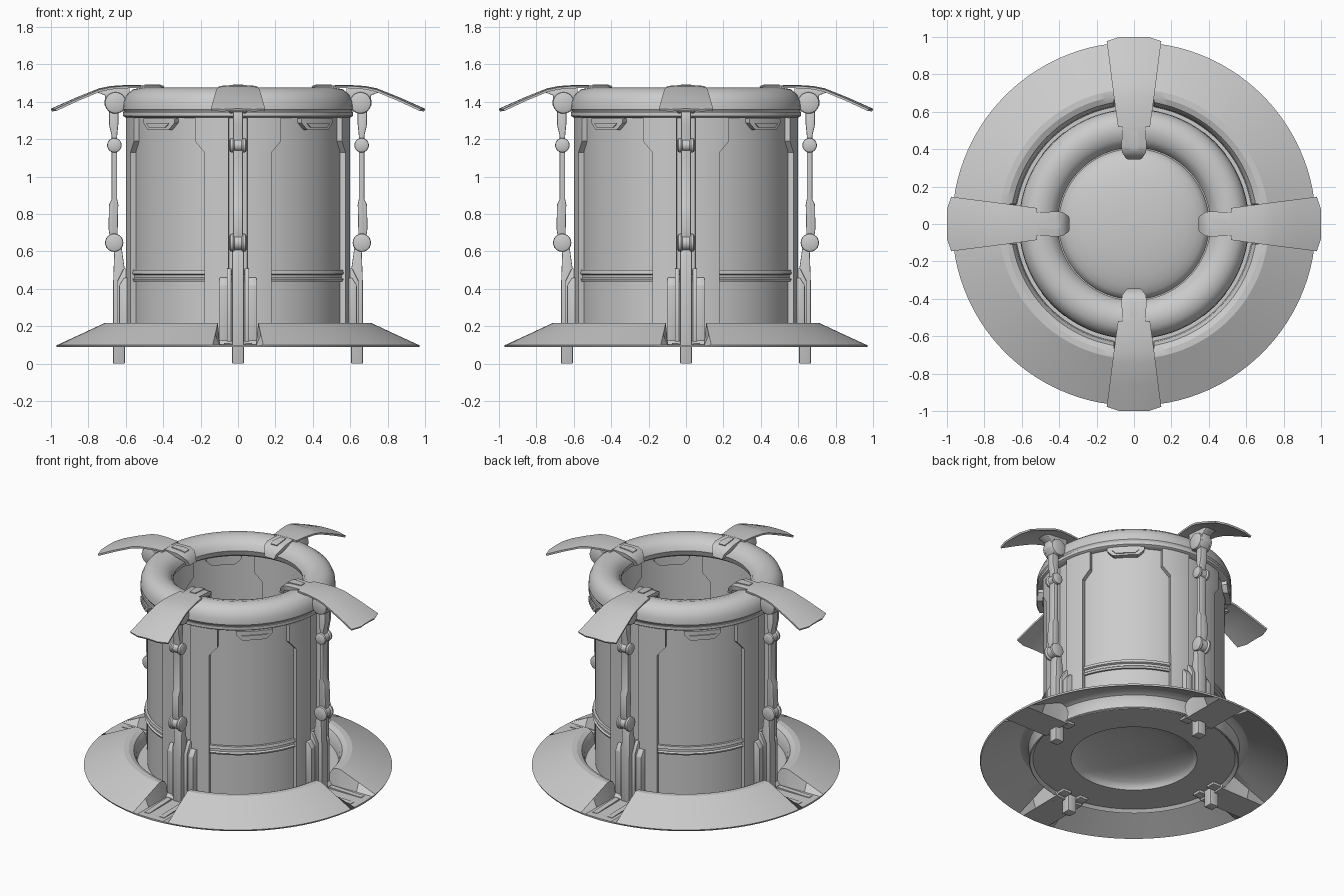
import bpy, bmesh, math
from math import sin, cos, pi, asin, sqrt

cube = bpy.data.objects.get("Cube")
if cube:
    bpy.data.objects.remove(cube, do_unlink=True)

grey = bpy.data.materials.new("plain_grey")
grey.use_nodes = True
COLOUR = (0.6, 0.6, 0.6, 1)
grey.diffuse_color = COLOUR
grey.node_tree.nodes["Principled BSDF"].inputs["Base Color"].default_value = COLOUR


def finish(name, bm, thick=0, bevel=0, angle=35):
    """Turn a bmesh into an object, bake its modifiers and shade it."""
    bmesh.ops.remove_doubles(bm, verts=bm.verts, dist=0.0001)
    bmesh.ops.recalc_face_normals(bm, faces=bm.faces)
    mesh = bpy.data.meshes.new(name)
    bm.to_mesh(mesh)
    bm.free()
    mesh.materials.append(grey)
    ob = bpy.data.objects.new(name, mesh)
    bpy.context.collection.objects.link(ob)
    if thick:
        mod = ob.modifiers.new("thickness", 'SOLIDIFY')
        mod.thickness, mod.offset = thick, 0
    if bevel:
        mod = ob.modifiers.new("bevel", 'BEVEL')
        mod.width, mod.segments = bevel, 2
    bpy.ops.object.select_all(action='DESELECT')
    ob.select_set(True)
    bpy.context.view_layer.objects.active = ob
    bpy.ops.object.convert(target='MESH')
    bpy.ops.object.shade_smooth_by_angle(angle=math.radians(angle))
    return ob


def grid(name, rows, thick=0, loop=False, **kw):
    """Skin rows of points, each row equally long."""
    bm = bmesh.new()
    vs = [[bm.verts.new(p) for p in row] for row in rows]
    for a, b in zip(vs, vs[1:]):
        n = len(a)
        for i in range(n if loop else n - 1):
            j = (i + 1) % n
            bm.faces.new((a[i], a[j], b[j], b[i]))
    return finish(name, bm, thick, **kw)


def revolve(name, profile, closed=True, segs=96, thick=0, sideways=None):
    """Lathe (radius, height) points about z, or about y through a point (x, z)."""
    pts = profile + profile[:1] if closed else profile
    rows = []
    for r, h in pts:
        ring = [(r * cos(2 * pi * i / segs), r * sin(2 * pi * i / segs)) for i in range(segs)]
        if sideways:
            rows.append([(sideways[0] + a, h, sideways[1] + b) for a, b in ring])
        else:
            rows.append([(a, b, h) for a, b in ring])
    return grid(name, rows, thick, loop=True)


def prism(name, pts, y0, y1, bevel=0.004):
    """Extrude an (x, z) outline between two y values."""
    bm = bmesh.new()
    a = [bm.verts.new((x, y0, z)) for x, z in pts]
    b = [bm.verts.new((x, y1, z)) for x, z in pts]
    bm.faces.new(a)
    bm.faces.new(b[::-1])
    for i in range(len(a)):
        j = (i + 1) % len(a)
        bm.faces.new((a[i], b[i], b[j], a[j]))
    return finish(name, bm, bevel=bevel)


def curved_plate(name, spans, radius, thick, n=10):
    """Plate wrapped on a cylinder; spans are (height, low y, high y)."""
    rows = []
    for z, lo, hi in spans:
        ys = [lo + (hi - lo) * i / n for i in range(n + 1)]
        rows.append([(sqrt(radius ** 2 - y * y), y, z) for y in ys])
    return grid(name, rows, thick)


def strip(name, stations, thick, droop, n=10):
    """Arched plate running outwards; stations are (x, z, half width)."""
    rows = []
    for x, z, w in stations:
        us = [2 * i / n - 1 for i in range(n + 1)]
        rows.append([(x, u * w, z - droop * (u * w / 0.145) ** 2) for u in us])
    return grid(name, rows, thick)


def four(ob, start=0):
    """Repeat a part every quarter turn."""
    for k in range(4):
        c = ob if k == 0 else ob.copy()
        if k:
            bpy.context.collection.objects.link(c)
        c.rotation_euler.z = math.radians(start + 90 * k)


# Drum wall, ring collar and floor
revolve("drum_wall", [(0.555, 0.12), (0.572, 0.12), (0.572, 1.34), (0.555, 1.34)])
revolve("collar_flange", [(0.54, 1.315), (0.6, 1.315), (0.615, 1.325), (0.615, 1.345), (0.54, 1.345)])
collar = [(0.408, 1.4), (0.422, 1.432), (0.455, 1.462), (0.51, 1.477), (0.56, 1.467),
          (0.594, 1.44), (0.612, 1.4), (0.615, 1.36), (0.605, 1.345), (0.45, 1.345), (0.42, 1.365)]
revolve("top_collar", collar)
revolve("drum_band", [(0.56, 0.44), (0.585, 0.44), (0.59, 0.452), (0.58, 0.46), (0.58, 0.475),
                      (0.592, 0.48), (0.588, 0.5), (0.56, 0.5)])
dome = [(0.4 * cos(t * pi / 16), 0.12 + 0.1 * sin(t * pi / 16)) for t in range(9)]
dome[-1] = (0.0005, dome[-1][1])
revolve("domed_floor", [(0.66, 0.1), (0.64, 0.12)] + dome, closed=False, thick=0.008)

# Sloping skirt with a sunken channel at each leg
profile = [(0.64, 0.12), (0.645, 0.17), (0.662, 0.2), (0.69, 0.213), (0.72, 0.213), (0.85, 0.152), (0.97, 0.095)]
rows = []
for r, top in profile:
    foot, lip = asin(0.1 / r), asin((0.112 + 0.1 * max(0, r - 0.72)) / r)
    row = []
    for q in range(4):
        steps = [(-foot, 0.095), (0, 0.095), (foot, 0.095)]
        steps += [(lip + (pi / 2 - 2 * lip) * i / 24, top) for i in range(25)]
        row += [(r * cos(a + q * pi / 2), r * sin(a + q * pi / 2), z) for a, z in steps]
    rows.append(row)
grid("skirt", rows, 0.012, loop=True, angle=25)
for side in (-1, 1):
    four(prism("channel_rail", [(0.67, 0.09), (0.67, 0.112), (0.92, 0.104), (0.92, 0.09)],
               side * 0.04, side * 0.075, bevel=0))

# Columns over the wall, split by a groove, with flared tops
for side in (-1, 1):
    spans = [(z, side * 0.05, side * w) for z, w in
             ((0.12, 0.175), (1.13, 0.175), (1.19, 0.225), (1.32, 0.225))]
    four(curved_plate("column", spans, 0.587, 0.03))
    # Stepped brackets beside the feet
    four(prism("foot_bracket", [(0.57, 0.1), (0.635, 0.1), (0.635, 0.42), (0.61, 0.46), (0.57, 0.46)],
               side * 0.055, side * 0.1))
    four(prism("foot_cheek", [(0.57, 0.1), (0.645, 0.1), (0.645, 0.44), (0.61, 0.51), (0.57, 0.51)],
               side * 0.035, side * 0.06))
lining = [(z, -w, w) for z, w in ((0.13, 0.175), (1.13, 0.175), (1.19, 0.225), (1.32, 0.225))]
four(curved_plate("inner_column", lining, 0.55, 0.012))

# Latches under the collar, outside and inside
for label, radius in (("outer_latch", 0.592), ("inner_latch", 0.545)):
    body = [(z, -w, w) for z, w in ((1.25, 0.075), (1.262, 0.09), (1.288, 0.115), (1.312, 0.115))]
    four(curved_plate(label, body, radius, 0.035), 45)
four(curved_plate("latch_face", [(1.262, -0.06, 0.06), (1.285, -0.085, 0.085)], 0.612, 0.009), 45)

# Legs: foot, rod and joints
four(prism("foot", [(0.605, 0), (0.668, 0), (0.668, 0.42), (0.66, 0.64), (0.625, 0.64), (0.605, 0.5)],
           -0.031, 0.031))
rod = [(0.645, 0.64), (0.68, 0.64), (0.692, 0.72), (0.69, 0.85), (0.676, 0.88), (0.676, 1.22),
       (0.69, 1.28), (0.69, 1.36), (0.64, 1.36), (0.64, 1.28), (0.646, 1.22), (0.646, 0.88), (0.64, 0.85)]
four(prism("rod", rod, -0.027, 0.027, bevel=0.006))


def barrel(name, x, z, r, half):
    side = [(0.0005, 1), (0.7, 1), (0.95, 0.88), (1, 0.6), (0.8, 0.4)]
    pts = [(r * a, half * h) for a, h in side] + [(r * a, -half * h) for a, h in side[::-1]]
    return revolve(name, pts, closed=False, segs=24, sideways=(x, z))


four(barrel("lower_joint", 0.662, 0.647, 0.049, 0.046))
four(barrel("middle_joint", 0.661, 1.168, 0.039, 0.046))
four(barrel("upper_joint", 0.655, 1.395, 0.058, 0.052))
four(prism("petal_mount", [(0.58, 1.35), (0.69, 1.345), (0.715, 1.385), (0.71, 1.435), (0.76, 1.453),
                           (0.74, 1.465), (0.58, 1.48)], -0.035, 0.035))

# Petals and the clips that hold them on the collar
petal = [(0.52, 1.483, 0.085), (0.6, 1.484, 0.096), (0.68, 1.479, 0.107), (0.74, 1.467, 0.115),
         (0.86, 1.419, 0.13), (0.975, 1.368, 0.145), (0.998, 1.358, 0.075)]
four(strip("petal", petal, 0.012, 0.012))
clip = [(0.36, 1.405, 0.035), (0.368, 1.435, 0.045), (0.39, 1.46, 0.063), (0.42, 1.473, 0.066), (0.54, 1.473, 0.058)]
four(strip("collar_clip", clip, 0.03, 0.02))
four(strip("clip_tongue", [(0.395, 1.481, 0.022), (0.42, 1.489, 0.028), (0.5, 1.489, 0.02)], 0.008, 0))
